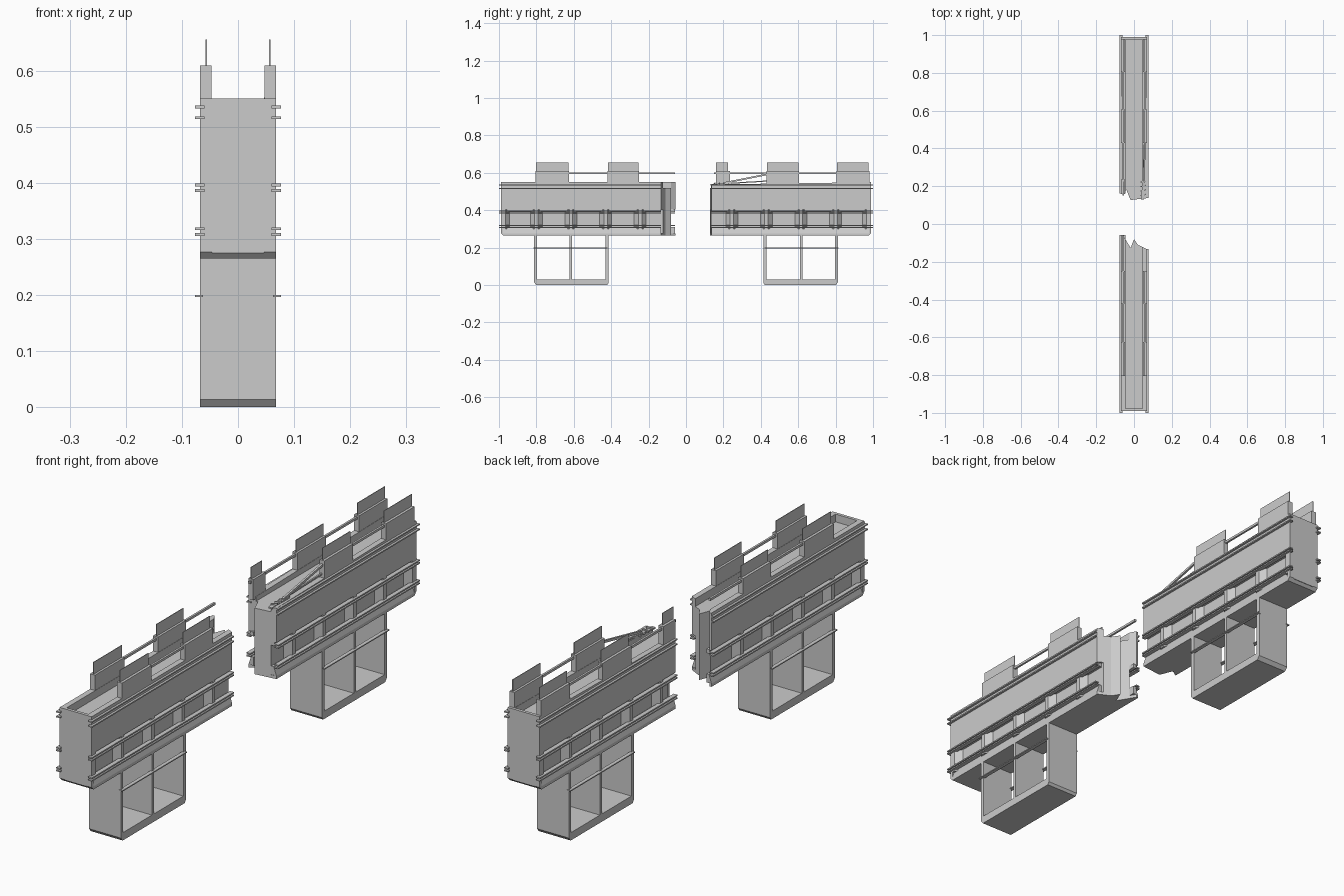
import bpy, bmesh
from mathutils import Vector

cube = bpy.data.objects.get("Cube")
if cube:
    bpy.data.objects.remove(cube)

grey = bpy.data.materials.new("concrete_grey")
grey.use_nodes = True
grey.diffuse_color = (0.6, 0.6, 0.6, 1)
grey.node_tree.nodes["Principled BSDF"].inputs["Base Color"].default_value = (0.6, 0.6, 0.6, 1)

W = 0.068      # half width of the bridge
CORE = 0.046   # half width of the inner core
OUT = 0.99     # outer end of each half


def prism(name, pts, axis, lo, hi):
    """Extrude a 2D outline along an axis; outline axes stay in xyz order."""
    def place(p, h):
        v = list(p)
        v.insert(axis, h)
        return Vector(v)
    bm = bmesh.new()
    low = [bm.verts.new(place(p, lo)) for p in pts]
    top = [bm.verts.new(place(p, hi)) for p in pts]
    bm.faces.new(low)
    bm.faces.new(top)
    n = len(pts)
    for i in range(n):
        j = (i + 1) % n
        bm.faces.new((low[i], low[j], top[j], top[i]))
    bmesh.ops.recalc_face_normals(bm, faces=bm.faces)
    mesh = bpy.data.meshes.new(name)
    bm.to_mesh(mesh)
    bm.free()
    mesh.materials.append(grey)
    obj = bpy.data.objects.new(name, mesh)
    bpy.context.collection.objects.link(obj)
    return obj


def box(name, x0, x1, y0, y1, z0, z1):
    return prism(name, [(x0, y0), (x1, y0), (x1, y1), (x0, y1)], 2, z0, z1)


def bar(name, a, b, width, height):
    """A straight beam between two points."""
    a, b = Vector(a), Vector(b)
    w, h, d = width / 2, height / 2, b - a
    obj = prism(name, [(-w, -h), (w, -h), (w, h), (-w, h)], 2, 0, d.length)
    obj.rotation_mode = 'QUATERNION'
    obj.rotation_quaternion = d.to_track_quat('Z', 'Y')
    obj.location = a
    return obj


# Plan of the broken edge of each half, from -x to +x
BROKEN = {
    "front": [(-0.077, -0.06), (-0.06, -0.057), (-0.018, -0.127), (0, -0.08),
              (0.02, -0.11), (0.077, -0.138)],
    "back": [(-0.077, 0.155), (-0.04, 0.18), (-0.018, 0.127), (0.077, 0.138)],
}


def edge_y(half, x):
    pts = BROKEN[half]
    for (xa, ya), (xb, yb) in zip(pts, pts[1:]):
        if xa <= x <= xb:
            return ya + (yb - ya) * (x - xa) / (xb - xa)


def plan(half, x0, x1, outer):
    """Plan outline of a strip running from the outer end to the broken edge."""
    knees = [p for p in BROKEN[half] if x0 < p[0] < x1]
    return [(x1, outer), (x0, outer), (x0, edge_y(half, x0))] + knees + [(x1, edge_y(half, x1))]


MERLONS = {"front": [(-0.805, -0.625), (-0.42, -0.25)],
           "back": [(0.43, 0.605), (0.805, 0.98)]}

for half, s in (("front", -1), ("back", 1)):
    end = s * OUT
    # Core with trough floor, end wall and bottom slab
    prism(half + "_core", plan(half, -CORE, CORE, end), 2, 0.275, 0.52)
    slab = prism(half + "_bottom_slab", plan(half, -W, W, end), 2, 0.265, 0.277)
    for v in slab.data.vertices:
        if v.co.z < 0.27 and abs(v.co.y) > 0.95:
            v.co.y -= s * 0.012
    box(half + "_end_wall", -W, W, end - s * 0.012, end, 0.277, 0.55)

    # Side girders, sills and window posts
    for side, m in (("left", 1), ("right", -1)):
        name = half + "_" + side
        x0, x1 = sorted((m * CORE, m * W))
        girder = prism(name + "_girder", plan(half, x0, x1, end), 2, 0.405, 0.55)
        if half == "back":
            for v in girder.data.vertices:
                if v.co.z > 0.5 and v.co.y < 0.3:
                    v.co.z -= 0.012
        inner = edge_y(half, m * W)
        sill = [(CORE, 0.31), (0.057, 0.31), (W, 0.277), (CORE, 0.277)]
        prism(name + "_sill", [(m * x, z) for x, z in sill], 1, *sorted((end, inner)))
        for i, y in enumerate((0.975, 0.8, 0.615, 0.43, 0.245)):
            post = [(CORE, y - 0.032), (W, y - 0.009), (W, y + 0.009), (CORE, min(y + 0.032, OUT))]
            prism(f"{name}_post_{i}", [(m * x, s * py) for x, py in post], 2, 0.3, 0.406)
        # Window head strip
        box(name + "_window_head", m * CORE, m * 0.06, end, inner, 0.39, 0.406)

        # Paired pipes along the flank
        for i, z in enumerate((0.308, 0.318, 0.386, 0.396, 0.516, 0.535)):
            box(f"{name}_pipe_{i}", m * 0.06, m * 0.0765, s * 1.0, inner, z - 0.0025, z + 0.0025)
        box(name + "_leg_pipe", m * 0.062, m * 0.0765, s * 0.815, s * 0.42, 0.196, 0.2)

        # Parapet blocks with thin upright plates
        for i, (ya, yb) in enumerate(MERLONS[half]):
            box(f"{name}_block_{i}", m * 0.047, m * W, ya, yb, 0.54, 0.609)
            box(f"{name}_plate_{i}", m * 0.0555, m * 0.058, ya + 0.003, yb - 0.003, 0.6, 0.655)
        (_, ra), (rb, _) = MERLONS[half]
        box(name + "_handrail", m * 0.054, m * 0.062, ra, rb, 0.594, 0.603)

    # Open two-bay leg frame
    leg = half + "_leg"
    base = [(0.422, 0.0), (0.80, 0.0), (0.812, 0.014), (0.812, 0.03), (0.415, 0.03), (0.415, 0.01)]
    prism(leg + "_foot", [(s * y, z) for y, z in base], 0, -W, W)
    for part, ya, yb in (("outer_wall", 0.797, 0.812), ("middle_wall", 0.609, 0.622),
                         ("inner_wall", 0.415, 0.43)):
        box(f"{leg}_{part}", -W, W, s * ya, s * yb, 0.03, 0.266)

# Broken pieces on the front half
box("front_loose_handrail", -0.062, -0.054, -0.25, -0.06, 0.594, 0.603)

# Broken pieces on the back half
box("back_stub_block", -W, -0.047, 0.16, 0.235, 0.53, 0.609)
box("back_stub_plate", -0.058, -0.0555, 0.16, 0.225, 0.6, 0.655)
box("back_stub_handrail", -0.062, -0.054, 0.15, 0.43, 0.594, 0.603)
bar("fallen_rail", (0.058, 0.435, 0.592), (0.052, 0.2, 0.545), 0.008, 0.009)
bar("fallen_rail_low", (0.055, 0.43, 0.556), (0.045, 0.2, 0.542), 0.006, 0.006)
bar("fallen_tip", (0.052, 0.23, 0.543), (0.046, 0.13, 0.536), 0.016, 0.006)
for i in range(4):
    y = 0.15 + i * 0.024
    bar(f"fallen_rung_{i}", (0.036, y, 0.54), (0.06, y + 0.006, 0.545), 0.006, 0.006)
